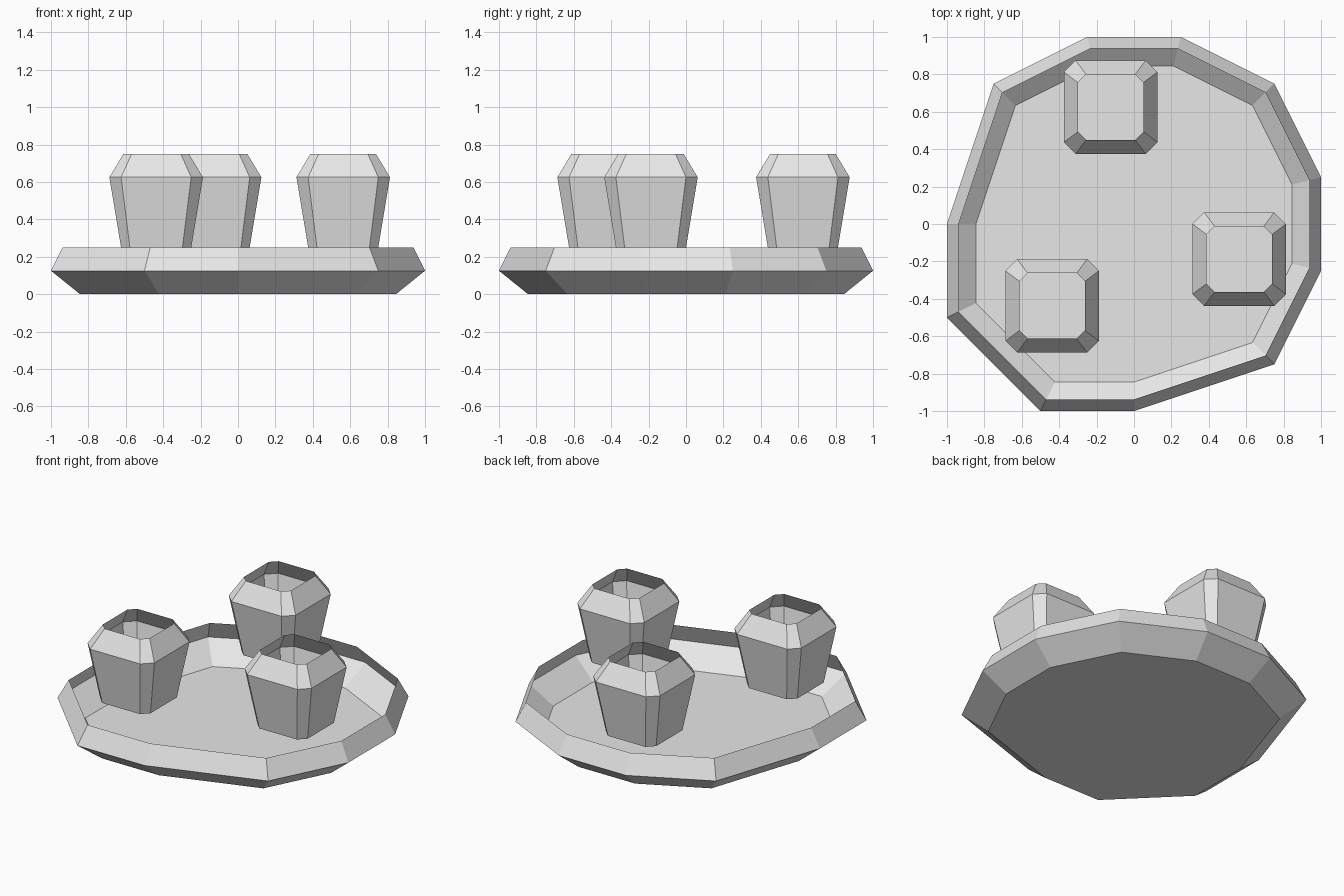
import bpy
import bmesh

if "Cube" in bpy.data.objects:
    bpy.data.objects.remove(bpy.data.objects["Cube"], do_unlink=True)

GREY = (0.8, 0.8, 0.8, 1.0)
grey = bpy.data.materials.new("plain_grey")
grey.use_nodes = True
grey.diffuse_color = GREY
grey.node_tree.nodes["Principled BSDF"].inputs["Base Color"].default_value = GREY


def open_vessel(name, outline, levels, location=(0, 0, 0)):
    """Thin open shell: a counter-clockwise outline scaled at each (height, scale)."""
    bm = bmesh.new()
    rings = [[bm.verts.new((x * s, y * s, z)) for x, y in outline] for z, s in levels]
    bm.faces.new(reversed(rings[0]))
    count = len(outline)
    for low, high in zip(rings, rings[1:]):
        for i in range(count):
            j = (i + 1) % count
            bm.faces.new((low[i], low[j], high[j], high[i]))
    mesh = bpy.data.meshes.new(name)
    bm.to_mesh(mesh)
    bm.free()
    mesh.materials.append(grey)
    obj = bpy.data.objects.new(name, mesh)
    obj.location = location
    bpy.context.collection.objects.link(obj)
    return obj


# Irregular shallow tray with an inward-leaning lip
tray_outline = [(-0.5, -1), (0, -1), (0.75, -0.75), (1, -0.25), (1, 0.25),
                (0.75, 0.75), (0.25, 1), (-0.25, 1), (-0.75, 0.75), (-1, 0), (-1, -0.5)]
open_vessel("tray", tray_outline, [(0, 0.845), (0.125, 1), (0.25, 0.9375)])

# Three square cups with cut corners, flared body and tapered mouth
H, C = 0.25, 0.1875
cup_outline = [(-C, -H), (C, -H), (H, -C), (H, C), (C, H), (-C, H), (-H, C), (-H, -C)]
cup_levels = [(0.25, 0.75), (0.625, 1), (0.75, 0.7)]
cups = {"right_cup": (-0.4375, -0.4375, 0),
        "left_cup": (0.5625, -0.1875, 0),
        "back_cup": (-0.125, 0.625, 0)}
for name, place in cups.items():
    open_vessel(name, cup_outline, cup_levels, place)
